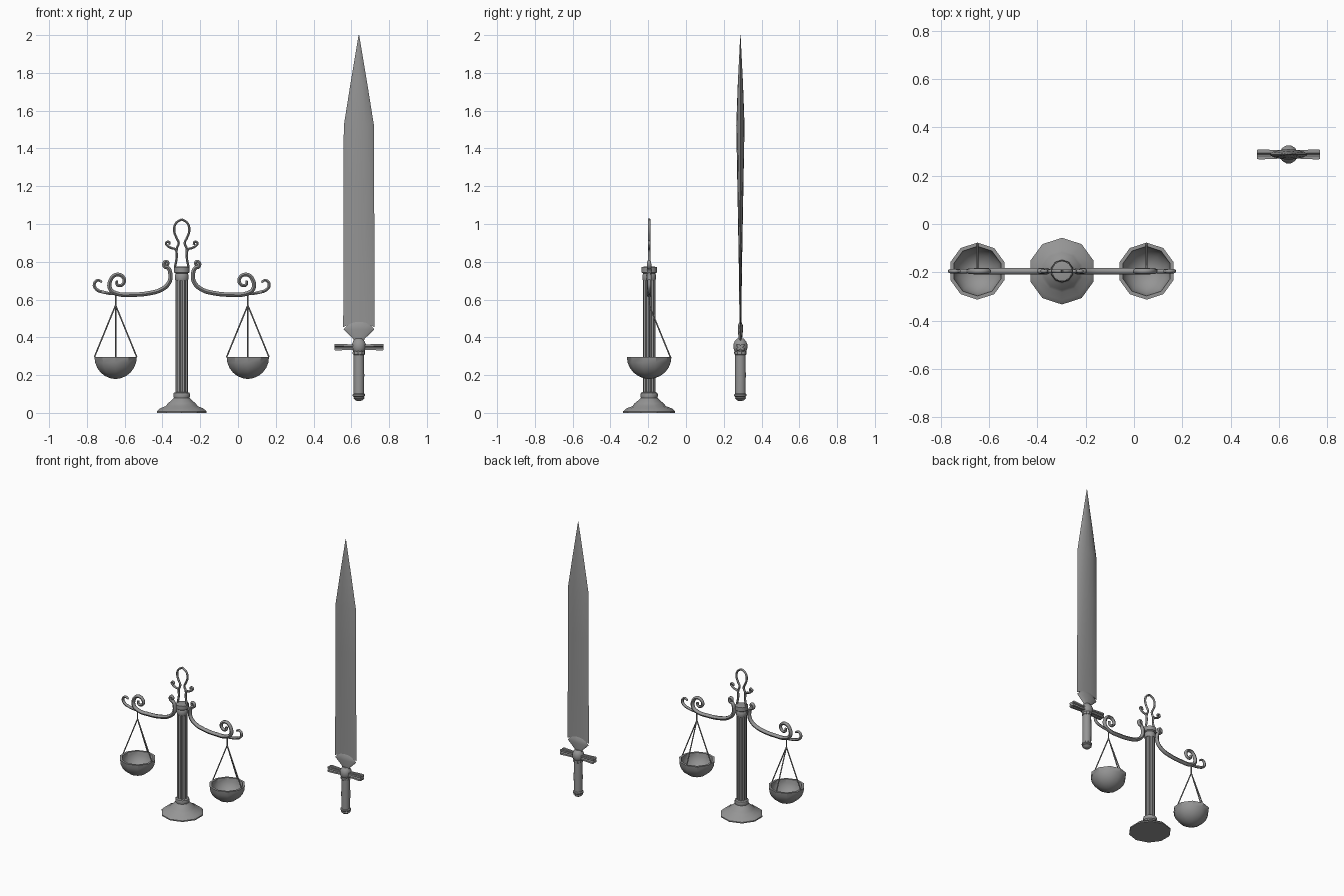
import bpy, bmesh, math
from math import sin, cos, pi
from mathutils import Vector

cube = bpy.data.objects.get("Cube")
if cube:
    bpy.data.objects.remove(cube)

metal = bpy.data.materials.new("grey metal")
metal.use_nodes = True
GREY = (0.3, 0.3, 0.3, 1)
metal.diffuse_color = GREY
metal.node_tree.nodes["Principled BSDF"].inputs["Base Color"].default_value = GREY

SX, SY = -0.298, -0.195   # scales centre
WX, WY = 0.64, 0.288      # sword centre


def select(ob):
    bpy.ops.object.select_all(action="DESELECT")
    ob.select_set(True)
    bpy.context.view_layer.objects.active = ob


def finish(name, bm, angle=35):
    bmesh.ops.recalc_face_normals(bm, faces=bm.faces)
    me = bpy.data.meshes.new(name)
    bm.to_mesh(me)
    bm.free()
    ob = bpy.data.objects.new(name, me)
    bpy.context.collection.objects.link(ob)
    me.materials.append(metal)
    select(ob)
    bpy.ops.object.shade_smooth_by_angle(angle=math.radians(angle))
    return ob


def loft(name, rings, angle=35):
    """Bridge equal-length rings of points and cap both ends."""
    bm = bmesh.new()
    rows = [[bm.verts.new(p) for p in ring] for ring in rings]
    n = len(rows[0])
    for a, b in zip(rows, rows[1:]):
        for i in range(n):
            j = (i + 1) % n
            bm.faces.new((a[i], a[j], b[j], b[i]))
    bm.faces.new(rows[0])
    bm.faces.new(rows[-1])
    return finish(name, bm, angle)


def lathe(name, x, y, profile, sides=10, angle=35, flute=0.0):
    """Turn (radius, z) pairs; flute pulls every other corner inward."""
    rings = []
    for r, z in profile:
        ring = []
        for i in range(sides):
            a = 2 * pi * (i + 0.5) / sides
            rr = r * (1 - flute * (i % 2))
            ring.append((x + rr * cos(a), y + rr * sin(a), z))
        rings.append(ring)
    return loft(name, rings, angle)


def tube(name, points, depth, taper=1.0, side=1):
    """Round wire through (x, z) points beside the column."""
    cu = bpy.data.curves.new(name, "CURVE")
    cu.dimensions = "3D"
    cu.bevel_depth = depth
    cu.bevel_resolution = 1
    cu.resolution_u = 5
    cu.use_fill_caps = True
    sp = cu.splines.new("BEZIER")
    sp.bezier_points.add(len(points) - 1)
    for i, (bp, (x, z)) in enumerate(zip(sp.bezier_points, points)):
        bp.co = (SX + side * x, SY, z)
        bp.handle_left_type = bp.handle_right_type = "AUTO"
        t = i / (len(points) - 1)
        bp.radius = taper + (1 - taper) * sin(pi * t)
    ob = bpy.data.objects.new(name, cu)
    bpy.context.collection.objects.link(ob)
    cu.materials.append(metal)
    select(ob)
    bpy.ops.object.convert(target="MESH")
    bpy.ops.object.shade_smooth_by_angle(angle=math.radians(60))


def rod(name, a, b, r=0.004):
    a, b = Vector(a), Vector(b)
    d = (b - a).normalized()
    u = d.orthogonal().normalized()
    v = d.cross(u)
    ring = [(u * cos(k * pi / 3) + v * sin(k * pi / 3)) * r for k in range(6)]
    loft(name, [[a + o for o in ring], [b + o for o in ring]], 70)


# Pedestal, fluted column and capital
lathe("scale_base", SX, SY, [
    (0.138, 0), (0.138, 0.008), (0.12, 0.024), (0.088, 0.036), (0.078, 0.05),
    (0.055, 0.068), (0.044, 0.08), (0.047, 0.092), (0.044, 0.106), (0.034, 0.11)])
lathe("scale_column", SX, SY, [(0.034, 0.1), (0.034, 0.72)], 20, 20, 0.17)
lathe("scale_capital", SX, SY, [
    (0.034, 0.7), (0.037, 0.71), (0.037, 0.73), (0.033, 0.738),
    (0.042, 0.744), (0.042, 0.772), (0.03, 0.774)], 12)

# Scrolled beam arms and crest, mirrored about the column
arm = [(.085, .78), (.075, .785), (.077, .80), (.09, .798), (.09, .775),
       (.073, .768), (.06, .735), (.067, .69), (.105, .654), (.17, .634),
       (.26, .626), (.345, .632), (.378, .655), (.378, .70), (.345, .732),
       (.306, .712), (.313, .68), (.34, .677), (.345, .70)]
hook = [(.27, .626), (.345, .629), (.41, .638), (.452, .655), (.463, .68),
        (.445, .702), (.422, .693)]
crest = [(0, 1.025), (.03, 1.005), (.04, .965), (.027, .925), (.016, .9),
         (.026, .87), (.027, .82), (.036, .772)]
crest_scroll = [(.027, .83), (.033, .865), (.055, .873), (.075, .885),
                (.083, .9), (.068, .905), (.064, .89)]
for s, word in ((1, "left"), (-1, "right")):
    tube(word + "_beam_arm", arm, 0.0135, 0.6, s)
    tube(word + "_beam_hook", hook, 0.0095, 0.7, s)
    tube(word + "_crest_loop", crest, 0.007, 1, s)
    tube(word + "_crest_scroll", crest_scroll, 0.007, 1, s)

    # Hollow pan hung on three wires
    px = SX + s * 0.35
    R, rim, deep = 0.118, 0.296, 0.116
    outer = [(R * sin(k * pi / 12), rim - deep * cos(k * pi / 12)) for k in range(1, 7)]
    inner = [(r * 0.87, rim - (rim - z) * 0.88) for r, z in reversed(outer)]
    lathe(word + "_pan", px, SY, [(0.006, rim - deep)] + outer + inner)
    top = (px, SY, 0.57)
    rod(word + "_hanger", (px, SY, 0.64), top)
    for k, (dx, dy) in enumerate(((1, 0), (-1, 0), (0, 1))):
        rod(f"{word}_pan_wire_{k + 1}", top, (px + dx * 0.112, SY + dy * 0.112, rim))


def lens(half_w, half_t, z):
    """Lens cross-section of the blade."""
    shape = [(1, 0), (.8, .5), (.4, .85), (0, 1), (-.4, .85), (-.8, .5),
             (-1, 0), (-.8, -.5), (-.4, -.85), (0, -1), (.4, -.85), (.8, -.5)]
    return [(WX + half_w * u, WY + half_t * v, z) for u, v in shape]


# Blade, with its lower edge points hanging past the root
blade = [lens(w, t, z) for w, t, z in (
    (.05, .005, .474), (.083, .005, .474), (.082, .008, .75),
    (.081, .016, 1.2), (.08, .022, 1.52), (.045, .014, 1.74), (.0015, .001, 2.0))]
for ring in blade[:2]:
    for i, (x, y, z) in enumerate(ring):
        ring[i] = (x, y, z - 0.02 * max(0, abs(x - WX) - .04) / .043)
loft("sword_blade", blade, 40)
ricasso = [lens(w, t, z) for w, t, z in (
    (.026, .008, .375), (.03, .009, .392), (.082, .014, .442),
    (.06, .013, .465), (.045, .005, .482))]
loft("sword_ricasso", ricasso, 40)

# Grooved crossguard, flared at the ends
section = [(-1, -1), (-.3, -1), (0, -.55), (.3, -1), (1, -1), (1, -.3), (.6, 0),
           (1, .3), (1, 1), (.3, 1), (0, .55), (-.3, 1), (-1, 1), (-1, .3),
           (-.6, 0), (-1, -.3)]
loft("sword_guard", [
    [(WX + x, WY + u * .021 * f, .348 + v * .0175 * f) for u, v in section]
    for x, f in ((-.13, .9), (-.122, 1), (-.03, .82), (.03, .82), (.122, 1), (.13, .9))])

# Faceted hub, grip, collar and pommel
lathe("sword_hub", WX, WY, [
    (.018, .393), (.031, .38), (.038, .364), (.038, .342), (.031, .325), (.022, .315)], 12)
lathe("sword_collar", WX, WY, [
    (.026, .305), (.032, .309), (.034, .318), (.032, .327), (.026, .33)], 20, 25, 0.08)
lathe("sword_grip", WX, WY, [(.028, .09), (.029, .2), (.028, .315)], 16)
lathe("sword_pommel", WX, WY, [
    (.008, .063), (.02, .067), (.031, .078), (.027, .084), (.034, .09),
    (.034, .098), (.028, .103)], 12)
